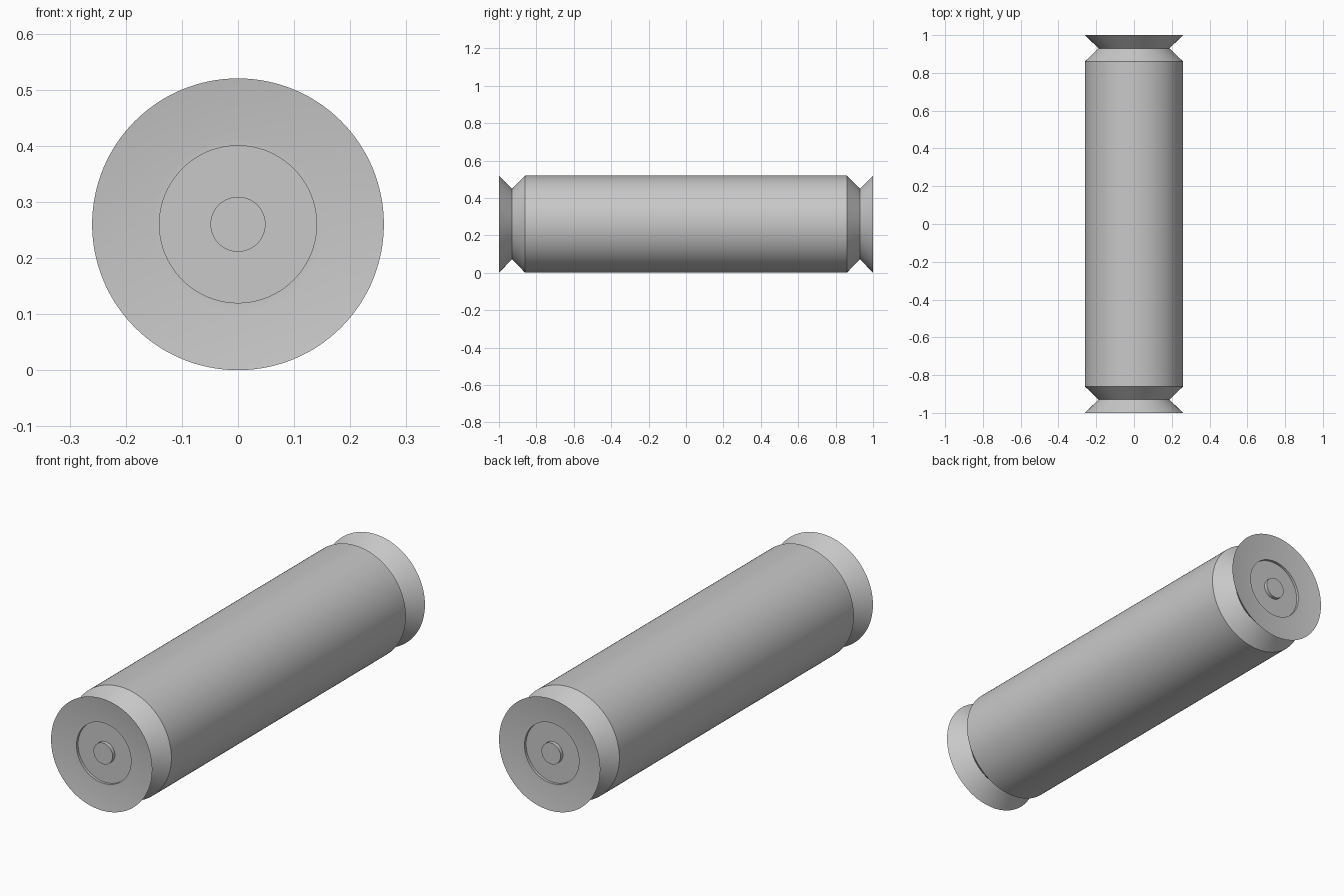
import bpy
import bmesh
import math
from mathutils import Matrix, Vector

old = bpy.data.objects.get("Cube")
if old:
    bpy.data.objects.remove(old, do_unlink=True)

RADIUS = 0.26
SEGMENTS = 128

steel = bpy.data.materials.new("plain_grey")
steel.use_nodes = True
GREY = (0.58, 0.58, 0.58, 1)
steel.diffuse_color = GREY
steel.node_tree.nodes["Principled BSDF"].inputs["Base Color"].default_value = GREY


def lathe(name, profile):
    """Spin (radius, y) points around the long axis."""
    bm = bmesh.new()
    verts = [bm.verts.new((r, y, 0)) for r, y in profile]
    edges = [bm.edges.new(pair) for pair in zip(verts, verts[1:])]
    bmesh.ops.spin(bm, geom=verts + edges, cent=(0, 0, 0), axis=(0, 1, 0),
                   angle=math.tau, steps=SEGMENTS, use_merge=False)
    bmesh.ops.remove_doubles(bm, verts=bm.verts, dist=0.0002)
    bmesh.ops.recalc_face_normals(bm, faces=bm.faces)
    bmesh.ops.transform(bm, matrix=Matrix.Translation(Vector((0, 0, RADIUS))),
                        verts=bm.verts)
    mesh = bpy.data.meshes.new(name)
    bm.to_mesh(mesh)
    bm.free()
    mesh.materials.append(steel)
    obj = bpy.data.objects.new(name, mesh)
    bpy.context.collection.objects.link(obj)
    bpy.ops.object.select_all(action="DESELECT")
    obj.select_set(True)
    bpy.context.view_layer.objects.active = obj
    bpy.ops.object.shade_smooth_by_angle(angle=math.radians(30))
    return obj


# One end from the body shoulder to the axis: V groove, flared rim,
# shallow dish, narrow lip, recessed disc
end_profile = [(RADIUS, 0.86), (0.188, 0.93), (RADIUS, 1.0),
               (0.152, 0.985), (0.14, 0.985), (0.14, 0.973), (0, 0.973)]

# Roller with matching ends
front_half = [(r, -y) for r, y in reversed(end_profile)]
lathe("roller", front_half + end_profile)

# Raised axle button at the middle of each end
for name, side in (("front_axle_button", -1), ("back_axle_button", 1)):
    lathe(name, [(0, side * 0.96), (0.049, side * 0.96),
                 (0.049, side * 0.99), (0, side * 0.99)])
